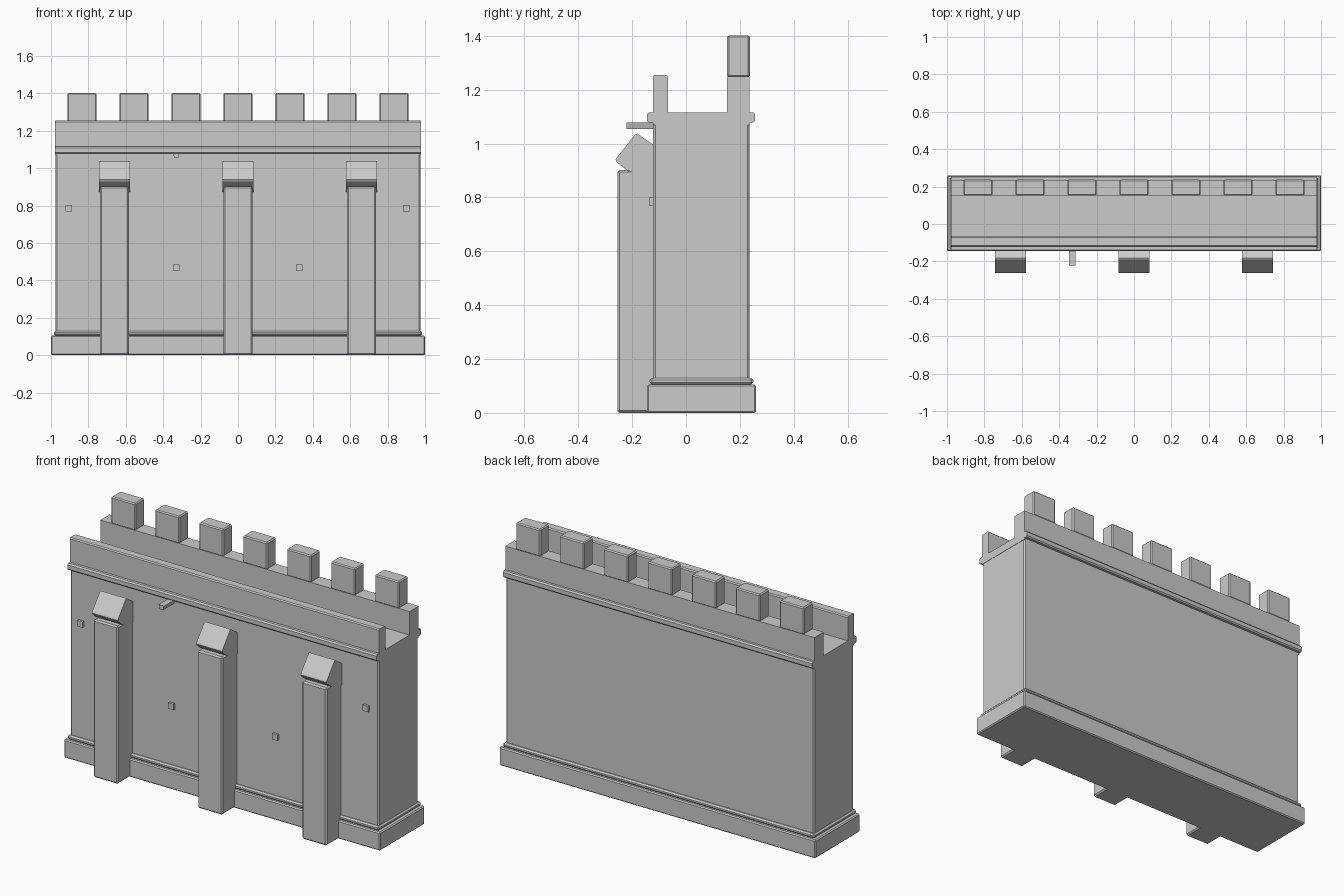
import bpy, bmesh


def extrude(name, pts, x0, x1, bevel=0.0):
    """Extrude a (y, z) profile along x."""
    bm = bmesh.new()
    face = bm.faces.new([bm.verts.new((x0, y, z)) for y, z in pts])
    ext = bmesh.ops.extrude_face_region(bm, geom=[face])
    moved = [v for v in ext["geom"] if isinstance(v, bmesh.types.BMVert)]
    bmesh.ops.translate(bm, verts=moved, vec=(x1 - x0, 0, 0))
    bmesh.ops.recalc_face_normals(bm, faces=bm.faces)
    mesh = bpy.data.meshes.new(name)
    bm.to_mesh(mesh)
    bm.free()
    ob = bpy.data.objects.new(name, mesh)
    bpy.context.collection.objects.link(ob)
    if bevel:
        mod = ob.modifiers.new("edge_bevel", "BEVEL")
        mod.width = bevel
        mod.segments = 1
    return ob


def box(name, x0, x1, y0, y1, z0, z1, bevel=0.0):
    return extrude(name, [(y0, z0), (y1, z0), (y1, z1), (y0, z1)], x0, x1, bevel)


# Foot of the wall and the moulding above it
box("plinth", -1, 1, -0.145, 0.26, 0, 0.105, 0.006)
box("plinth_moulding", -0.985, 0.985, -0.135, 0.25, 0.105, 0.13, 0.008)

# Main wall
box("wall_body", -0.976, 0.976, -0.122, 0.236, 0.10, 1.085, 0.008)

# Cornice, walkway and both parapets as one long profile
top = [(-0.122, 1.07), (-0.122, 1.078), (-0.138, 1.078), (-0.145, 1.085),
       (-0.145, 1.108), (-0.138, 1.116), (-0.122, 1.116), (-0.122, 1.248),
       (-0.116, 1.254), (-0.072, 1.254), (-0.066, 1.248), (-0.066, 1.116),
       (0.153, 1.116), (0.153, 1.25), (0.236, 1.25), (0.236, 1.116),
       (0.25, 1.116), (0.257, 1.108), (0.257, 1.085), (0.25, 1.078),
       (0.236, 1.078), (0.236, 1.07)]
extrude("wall_top", top, -0.978, 0.978)

# Seven merlons on the rear parapet
for i in range(7):
    x = (i - 3) * 0.278
    box(f"merlon_{i + 1}", x - 0.077, x + 0.077, 0.153, 0.237, 1.247, 1.402, 0.006)

# Three buttresses with tilted capstones
cap = [(-0.218, 0.90), (-0.256, 0.930), (-0.261, 0.940), (-0.257, 0.948),
       (-0.190, 1.033), (-0.181, 1.037), (-0.11, 0.988), (-0.11, 0.87)]
for i, x in enumerate((-0.66, 0, 0.66)):
    box(f"buttress_{i + 1}", x - 0.078, x + 0.078, -0.255, -0.10, 0, 0.902, 0.008)
    extrude(f"buttress_cap_{i + 1}", cap, x - 0.082, x + 0.082)

# Small square blocks on the front face
for i, (x, z) in enumerate([(-0.905, 0.785), (0.9, 0.785), (-0.33, 0.468), (0.327, 0.468)]):
    box(f"wall_block_{i + 1}", x - 0.017, x + 0.017, -0.135, -0.11, z - 0.017, z + 0.017)

# Drain spout under the front cornice: trapezoid section, chamfered below
spout = box("drain_spout", -0.347, -0.313, -0.221, -0.11, 1.054, 1.079)
for v in spout.data.vertices:
    if v.co.z < 1.06:
        v.co.x = -0.33 + (v.co.x + 0.33) * 0.6
